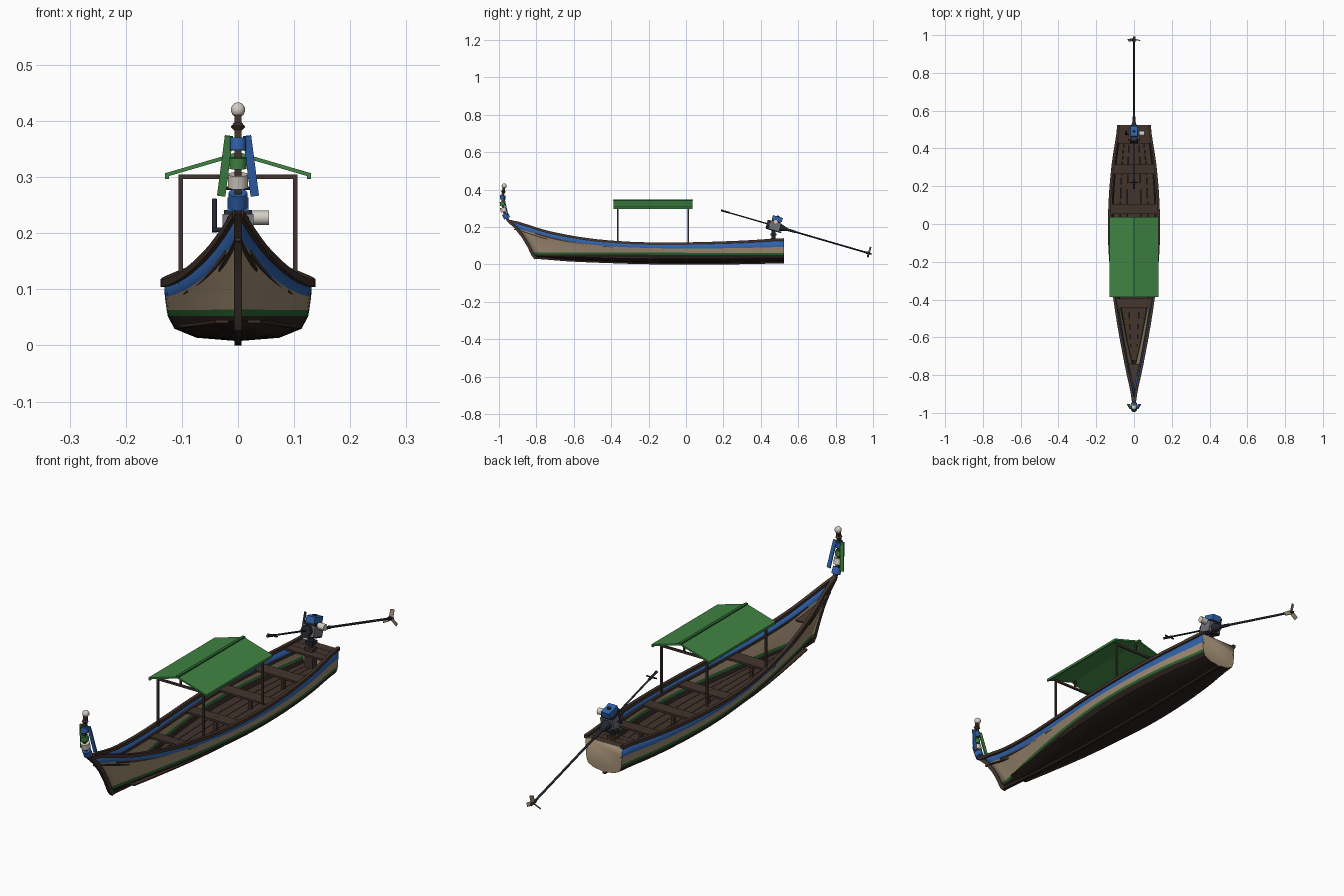
import bpy, bmesh, math
from mathutils import Vector, Matrix

cube = bpy.data.objects.get("Cube")
if cube:
    bpy.data.objects.remove(cube, do_unlink=True)


def material(name, r, g, b):
    m = bpy.data.materials.new(name)
    m.use_nodes = True
    m.diffuse_color = (r, g, b, 1)
    m.node_tree.nodes["Principled BSDF"].inputs["Base Color"].default_value = (r, g, b, 1)
    return m


BLUE = material("blue paint", .03, .125, .42)
GREEN = material("canopy green", .05, .23, .055)
STRIPE = material("stripe green", .022, .13, .03)
TAN = material("tan wood", .34, .255, .165)
BROWN = material("brown wood", .055, .034, .025)
DARK = material("dark bottom", .024, .016, .013)
GREY = material("engine grey", .16, .16, .19)
METAL = material("dark metal", .018, .02, .03)
WHITE = material("white cloth", .66, .62, .55)


def finish(name, bm, mats, smooth=False):
    bmesh.ops.recalc_face_normals(bm, faces=bm.faces)
    me = bpy.data.meshes.new(name)
    bm.to_mesh(me)
    bm.free()
    for m in mats:
        me.materials.append(m)
    ob = bpy.data.objects.new(name, me)
    bpy.context.collection.objects.link(ob)
    if smooth:
        bpy.ops.object.select_all(action='DESELECT')
        ob.select_set(True)
        bpy.context.view_layer.objects.active = ob
        bpy.ops.object.shade_smooth_by_angle(angle=math.radians(35))
    return ob


def box(name, center, size, mat, frame=Matrix()):
    bm = bmesh.new()
    bmesh.ops.create_cube(bm, size=1, matrix=frame @ Matrix.Translation(center) @ Matrix.Diagonal((*size, 1)))
    return finish(name, bm, [mat])


def rod(name, a, b, r, mat, r2=None, sides=12, frame=Matrix()):
    a, b = frame @ Vector(a), frame @ Vector(b)
    turn = (b - a).to_track_quat('Z', 'Y').to_matrix().to_4x4()
    bm = bmesh.new()
    bmesh.ops.create_cone(bm, cap_ends=True, segments=sides, radius1=r, radius2=r if r2 is None else r2,
                          depth=(b - a).length, matrix=Matrix.Translation((a + b) / 2) @ turn)
    return finish(name, bm, [mat], True)


def loft(name, rings, mat):
    # closed cross-sections joined into a capped bar
    bm = bmesh.new()
    vs = [[bm.verts.new(p) for p in ring] for ring in rings]
    n = len(vs[0])
    for a, b in zip(vs, vs[1:]):
        for i in range(n):
            bm.faces.new((a[i], a[(i + 1) % n], b[(i + 1) % n], b[i]))
    bm.faces.new(vs[0])
    bm.faces.new(vs[-1][::-1])
    return finish(name, bm, [mat], True)


def sweep(name, path, w, h, mat):
    # rectangular bar: w across x, h square to the path
    path = [Vector(p) for p in path]
    rings = []
    for i, p in enumerate(path):
        t = path[min(i + 1, len(path) - 1)] - path[max(i - 1, 0)]
        up = Vector((0, -t.z, t.y)).normalized() * h / 2
        side = Vector((w / 2, 0, 0))
        rings.append([p - side - up, p + side - up, p + side + up, p - side + up])
    return loft(name, rings, mat)


def spline(vals, u):
    s = u * (len(vals) - 1)
    i = min(int(s), len(vals) - 2)
    t = s - i
    a, b, c, d = (vals[max(0, min(len(vals) - 1, k))] for k in range(i - 1, i + 3))
    return b + t * ((c - a) + t * ((2 * a - 5 * b + 4 * c - d) + t * (3 * b - a - 3 * c + d))) / 2


# Hull lines, from stern (u = 0) to bow (u = 1)
STERN = .525
BEAM = [.082, .112, .129, .13, .113, .083, .044, .003]
SHEER = [.132, .12, .112, .109, .114, .133, .172, .232]
KEEL = [.014, .01, .008, .008, .01, .016, .024, .038]
ROW_WIDTH = [0, .56, .86, .95, .965, .99, 1]
ROW_END = [-.81, -.812, -.814, -.818, -.824, -.908, -.95]
STEPS = [i / 28 for i in range(29)]


def hull_point(row, u, side=1, scale=1):
    k, s = spline(KEEL, u), spline(SHEER, u)
    low = .051 + .002 * u
    high = low + .011
    z = [k, k + .006, k + .5 * (low - k), low, high, high + (s - high) * (.45 + .32 * u ** 2), s][row]
    return Vector((side * scale * ROW_WIDTH[row] * spline(BEAM, u), STERN + (ROW_END[row] - STERN) * u, z))


# Hull shell, coloured by row, with a tan transom
bm = bmesh.new()
order = [(r, -1) for r in range(6, 0, -1)] + [(r, 1) for r in range(7)]
grid = [[bm.verts.new(hull_point(r, u, s)) for r, s in order] for u in STEPS]
row_mat = [0, 0, 0, 1, 2, 3]
for a, b in zip(grid, grid[1:]):
    for i in range(len(order) - 1):
        f = bm.faces.new((a[i], a[i + 1], b[i + 1], b[i]))
        f.material_index = row_mat[min(order[i][0], order[i + 1][0])]
bm.faces.new(grid[0]).material_index = 2
hull = finish("hull", bm, [DARK, STRIPE, TAN, BLUE], True)
shell = hull.modifiers.new("thickness", 'SOLIDIFY')
shell.thickness = .005
shell.offset = -1

# Gunwales, stringers, keel and stem
for side, label in ((1, "left"), (-1, "right")):
    sweep(label + "_gunwale", [hull_point(6, u, side) + Vector((0, 0, .002)) for u in STEPS], .013, .013, BROWN)
    sweep(label + "_stringer", [hull_point(5, u, side, .93) for u in STEPS[:-2]], .008, .009, BROWN)
sweep("keel", [hull_point(0, u) - Vector((0, 0, .002)) for u in STEPS], .013, .012, DARK)
sweep("stem", [(0, -.803, .032)] + [(0, y, z) for y, z in
      ((-.818, .05), (-.842, .1), (-.872, .15), (-.912, .2), (-.955, .24))], .014, .016, BROWN)


def plank(name, f0, f1, y0, y1, thick, mat, height):
    # board between two fractions of the beam; height is a function of u
    rings = []
    for i in range(13):
        y = y0 + (y1 - y0) * i / 12
        u = (STERN - y) / (STERN + .95)
        b, z = spline(BEAM, u), height(u)
        rings.append([(f0 * b, y, z - thick), (f1 * b, y, z - thick), (f1 * b, y, z), (f0 * b, y, z)])
    return loft(name, rings, mat)


# Floor boards, stern deck, bow deck and benches
for i in range(6):
    f = -.84 + .28 * i
    plank(f"floor_board_{i + 1}", f + .008, f + .272, .515, -.72, .005, BROWN,
          lambda u: .038 + .03 * max(0, u - .6))
for i in range(3):
    y = .522 - .032 * i
    plank(f"stern_deck_{i + 1}", -.95, .95, y, y - .031, .008, BROWN, lambda u: spline(SHEER, u) - .001)
plank("bow_deck", -.8, .8, -.74, -.92, .005, BROWN, lambda u: spline(SHEER, u) - .035)
for i, y in enumerate((.29, .08, -.14, -.42)):
    plank(f"bench_{i + 1}", -.94, .94, y + .026, y - .026, .008, BROWN, lambda u: spline(SHEER, u) - .02)
    box(f"bench_leg_{i + 1}", (0, y, .063), (.012, .014, .054), BROWN)

# Canopy frame and gabled roof
for y, end in ((-.365, "front"), (.012, "back")):
    for x in (-.102, .102):
        box(f"{end}_canopy_post", (x, y, .205), (.008, .008, .19), BROWN)
    box(f"{end}_canopy_beam", (0, y, .301), (.212, .008, .008), BROWN)
    box(f"{end}_king_post", (0, y, .32), (.007, .007, .036), BROWN)
for s in (1, -1):
    section = [(0, .345), (s * .13, .307), (s * .13, .297), (s * .123, .297), (s * .123, .302), (0, .338)]
    loft("roof_panel", [[(x, y, z) for x, z in section] for y in (-.387, .036)], GREEN)
box("roof_ridge", (0, -.1755, .345), (.012, .427, .006), STRIPE)

# Engine, tilted along its drive shaft
tilt = Matrix.Translation((0, .475, .206)) @ Matrix.Rotation(-.283, 4, 'X')
box("engine_stand", (0, .465, .1), (.036, .03, .08), BROWN)
rod("swivel_post", (0, .468, .13), (0, .468, .19), .01, METAL)
box("swivel_bracket", (0, .468, .16), (.034, .03, .012), METAL)
box("engine_base", (0, 0, -.024), (.04, .085, .008), METAL, tilt)
box("engine_block", (0, 0, 0), (.056, .06, .042), GREY, tilt)
box("cooling_fins", (0, 0, .025), (.05, .05, .009), METAL, tilt)
box("fuel_tank", (0, .002, .041), (.038, .055, .024), BLUE, tilt)
rod("fuel_cap", (0, .002, .053), (0, .002, .058), .007, METAL, frame=tilt)
rod("flywheel_cover", (0, -.045, 0), (0, -.03, 0), .022, METAL, frame=tilt)
rod("gear_housing", (0, .03, 0), (0, .07, 0), .02, METAL, .008, frame=tilt)
rod("air_filter", (.026, -.002, .022), (.055, -.002, .022), .013, WHITE, frame=tilt)
rod("exhaust_elbow", (-.025, 0, 0), (-.045, 0, 0), .004, METAL, frame=tilt)
rod("exhaust_pipe", (-.042, 0, -.004), (-.042, 0, .057), .0045, METAL, frame=tilt)

# Tiller, drive shaft and propeller
rod("tiller", (0, -.3, 0), (0, -.03, 0), .0035, METAL, frame=tilt)
rod("tiller_grip", (0, -.3, 0), (0, -.25, 0), .005, METAL, frame=tilt)
rod("tiller_crossbar", (-.022, -.265, 0), (.022, -.265, 0), .003, METAL, frame=tilt)
rod("shaft_sleeve", (0, .05, 0), (0, .12, 0), .008, METAL, .006, frame=tilt)
rod("drive_shaft", (0, .1, 0), (0, .525, 0), .0045, METAL, frame=tilt)
rod("propeller_hub", (0, .51, 0), (0, .538, 0), .008, METAL, .004, frame=tilt)
for i in range(3):
    blade = tilt @ Matrix.Rotation(math.tau * i / 3, 4, 'Y') @ Matrix.Translation((0, .523, .02))
    box("propeller_blade", (0, 0, 0), (.016, .003, .03), TAN, blade @ Matrix.Rotation(.5, 4, 'Z'))

# Bow post with wrapped cloth bands, finial and hanging ribbons
POST = [(0, -.948, .232), (0, -.965, .262), (0, -.976, .295), (0, -.981, .33), (0, -.98, .365), (0, -.974, .41)]
sweep("bow_post", POST, .013, .014, BROWN)


def post_at(z):
    for a, b in zip(POST, POST[1:]):
        if z <= b[2]:
            break
    t = (z - a[2]) / (b[2] - a[2])
    return Vector(a).lerp(Vector(b), t)


for label, z0, z1, r, mat in (("blue_lower_wrap", .247, .272, .017, BLUE), ("white_wrap", .282, .305, .018, WHITE),
                              ("green_wrap", .315, .335, .0155, GREEN), ("blue_upper_wrap", .348, .37, .0145, BLUE)):
    rod(label, post_at(z0), post_at(z1), r, mat)
rod("finial_collar_lower", post_at(.383), post_at(.39), .007, BROWN, .013)
rod("finial_collar_upper", post_at(.39), post_at(.397), .013, BROWN, .007)
bm = bmesh.new()
bmesh.ops.create_uvsphere(bm, u_segments=10, v_segments=7, radius=.0135,
                          matrix=Matrix.Translation((0, -.972, .42)))
finish("finial_ball", bm, [WHITE], True)
for s, label, mat in ((1, "left_ribbon", BLUE), (-1, "right_ribbon", GREEN)):
    hang = Matrix.Translation((s * .023, -.965, .32)) @ Matrix.Rotation(-s * .13, 4, 'Y') @ Matrix.Rotation(.2, 4, 'X')
    box(label, (0, 0, 0), (.015, .005, .11), mat, hang)
